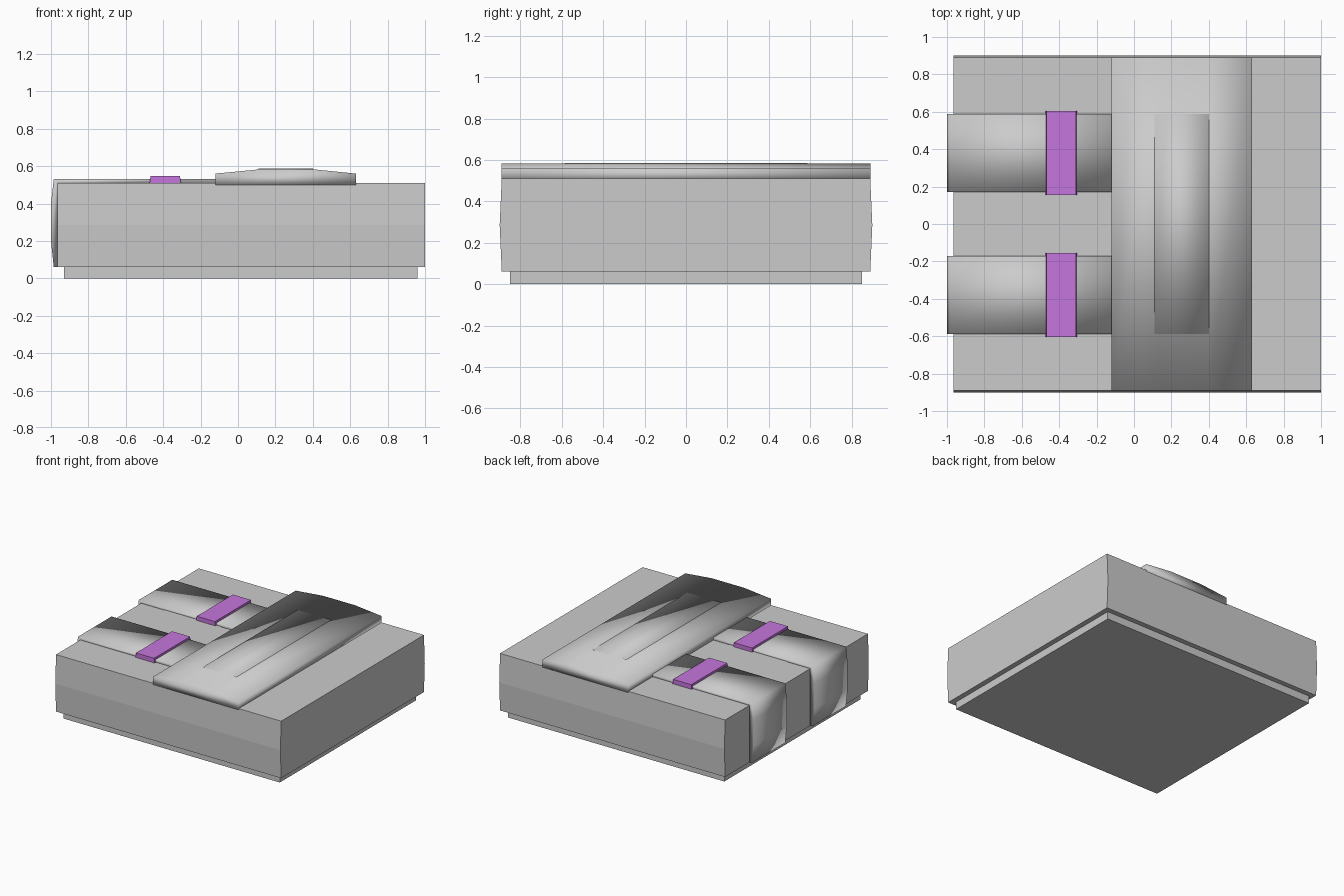
import bpy, bmesh

if "Cube" in bpy.data.objects:
    bpy.data.objects.remove(bpy.data.objects["Cube"])

purple = bpy.data.materials.new("purple")
purple.diffuse_color = (0.56, 0.18, 0.72, 1)
purple.use_nodes = True
purple.node_tree.nodes["Principled BSDF"].inputs["Base Color"].default_value = purple.diffuse_color


def prism(name, profile, lo, hi, axis, smooth=False, mat=None):
    """Extrude a closed profile along 'x' (profile is y,z) or 'y' (profile is x,z)."""
    bm = bmesh.new()
    place = (lambda a, z, t: (t, a, z)) if axis == 'x' else (lambda a, z, t: (a, t, z))
    rings = [[bm.verts.new(place(a, z, t)) for a, z in profile] for t in (lo, hi)]
    n = len(profile)
    for i in range(n):
        j = (i + 1) % n
        bm.faces.new((rings[0][i], rings[0][j], rings[1][j], rings[1][i]))
    for ring in rings:
        bm.faces.new(ring)
    bmesh.ops.recalc_face_normals(bm, faces=bm.faces)
    for f in bm.faces:
        f.smooth = smooth
    mesh = bpy.data.meshes.new(name)
    bm.to_mesh(mesh)
    bm.free()
    obj = bpy.data.objects.new(name, mesh)
    bpy.context.collection.objects.link(obj)
    if mat:
        mesh.materials.append(mat)
    return obj


def rect(a0, a1, z0, z1):
    return [(a0, z0), (a1, z0), (a1, z1), (a0, z1)]


# Plinth and main slab with slightly bulged long sides
prism("plinth", rect(-0.93, 0.96, 0, 0.06), -0.85, 0.85, 'y')
prism("main_slab", [(-0.89, 0.06), (0.89, 0.06), (0.90, 0.285), (0.89, 0.51),
                    (-0.89, 0.51), (-0.90, 0.285)], -0.965, 1.0, 'x')

# Raised cross band with a shallow crowned top, and its inlaid panel
prism("cross_band", [(-0.12, 0.50), (-0.12, 0.56), (0.12, 0.583), (0.40, 0.583),
                     (0.63, 0.56), (0.63, 0.50)], -0.891, 0.891, 'y', smooth=True)
prism("band_panel", rect(0.11, 0.40, 0.56, 0.586), -0.587, 0.587, 'y', smooth=True)

# Two straps folding over the left end, each with a purple clip
strap = [(-0.95, 0.06), (-0.985, 0.06), (-1.0, 0.20), (-1.0, 0.40), (-0.985, 0.53),
         (-0.12, 0.53), (-0.12, 0.50), (-0.95, 0.50)]
clip = [(-0.473, 0.505), (-0.305, 0.505), (-0.31, 0.546), (-0.468, 0.546)]
for side, s in (("back", 1), ("front", -1)):
    lo, hi = sorted((s * 0.17, s * 0.588))
    prism("strap_" + side, strap, lo, hi, 'y', smooth=True)
    lo, hi = sorted((s * 0.155, s * 0.603))
    prism("clip_" + side, clip, lo, hi, 'y', mat=purple)

# Dark patch between the straps: a single sheet facing down
bm = bmesh.new()
bm.faces.new([bm.verts.new(p) for p in ((-0.76, -0.17, 0.513), (-0.76, 0.17, 0.513),
                                        (-0.265, 0.17, 0.513), (-0.265, -0.17, 0.513))])
mesh = bpy.data.meshes.new("centre_patch")
bm.to_mesh(mesh)
bm.free()
bpy.context.collection.objects.link(bpy.data.objects.new("centre_patch", mesh))
